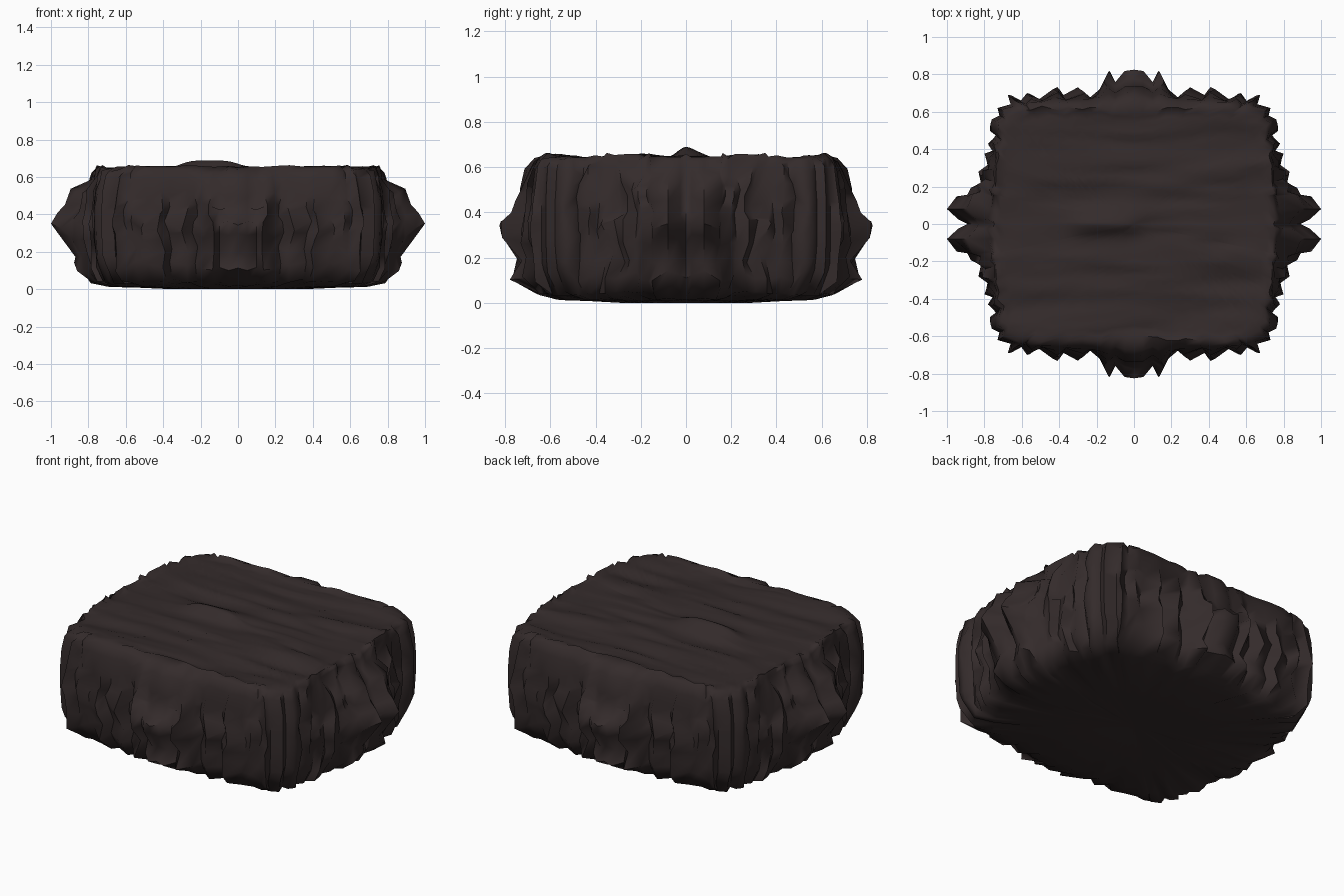
import bpy, bmesh, math, random
from mathutils import Vector, noise

if "Cube" in bpy.data.objects:
    bpy.data.objects.remove(bpy.data.objects["Cube"])

random.seed(4)

# Jagged widest outline of one quarter, from the right end round to the back
QUARTER = [(0.89, 0.0), (0.94, 0.025), (1.0, 0.08), (0.955, 0.15), (0.89, 0.17), (0.88, 0.205),
           (0.82, 0.22), (0.84, 0.27), (0.78, 0.30), (0.80, 0.35), (0.75, 0.38), (0.78, 0.43),
           (0.73, 0.47), (0.77, 0.51), (0.76, 0.56), (0.72, 0.58), (0.73, 0.62), (0.66, 0.64),
           (0.65, 0.69), (0.59, 0.65), (0.56, 0.70), (0.50, 0.66), (0.41, 0.74), (0.37, 0.68),
           (0.28, 0.73), (0.23, 0.69), (0.19, 0.72), (0.145, 0.82), (0.10, 0.76), (0.05, 0.82),
           (0.0, 0.825)]
# Side levels: height, share of the end bulge, share of the front/back bulge, scale, corner cut
LEVELS = [(0.022, 0.0, 0.0, 0.92, 0.08), (0.042, 0.2, 0.2, 0.99, 0.06),
          (0.12, 0.50, 0.75, 1.0, 0.04), (0.20, 0.50, 0.60, 1.0, 0.01),
          (0.28, 0.80, 0.95, 1.0, 0), (0.34, 1.0, 1.0, 1.0, 0), (0.40, 0.75, 0.72, 1.0, 0),
          (0.45, 0.62, 0.62, 1.0, 0), (0.51, 0.55, 0.6, 1.0, 0.01), (0.58, 0.12, 0.5, 1.0, 0.02),
          (0.63, 0.05, 0.32, 1.0, 0.03), (0.652, 0.0, 0.0, 0.99, 0.04)]


def quarter_level(z, end, side, scale, cut, calm):
    """One quarter of a level, blending a craggy block into the wide outline."""
    pts = []
    last = len(QUARTER) - 1
    for i, (x, y) in enumerate(QUARTER):
        # crags wander as they climb, so they do not read as straight flutes
        crag = 0.5 + 0.5 * noise.noise(Vector((i * 0.83, z * 6, 2))) * 1.8
        notch = 0.055 * min(max(crag, 0), 1)
        ix = min(x, 0.785 - notch)
        iy = min(y, 0.635 + 0.05 * min(x / 0.6, 1) - notch)
        if cut:
            corner = min(x, 0.75) / 0.75 + min(y, 0.65) / 0.65 - 1
            k = 1 - cut * max(corner, 0) ** 2 * 2
            ix, iy = ix * k, iy * k
        vary = 1 if calm else 1 + 0.35 * noise.noise(Vector((i * 0.9, z * 7, 11)))
        px = ix + (x - ix) * min(end * vary, 1)
        py = iy + (y - iy) * min(side * vary, 1)
        slide = 0.045 * noise.noise(Vector((i * 0.35, z * 7, 20))) if 2 < i < last - 2 else 0
        lift = random.uniform(-1, 1) * (0.012 if calm else 0.028)
        if i > 17:
            px += slide
        elif i < 14:
            py += slide
        pts.append(Vector((px * scale, py * scale, z + lift)))
    return pts


def full_loop(q):
    """Mirror a quarter into a closed loop."""
    flip = lambda v, a, b: Vector((v.x * a, v.y * b, v.z))
    return (q + [flip(v, -1, 1) for v in q[-2::-1]]
            + [flip(v, -1, -1) for v in q[1:]] + [flip(v, 1, -1) for v in q[-2:0:-1]])


def top_height(x, y):
    """Long grooves running across the top, with a low hump."""
    grain = noise.noise(Vector((x * 1.6, y * 8, 3))) * 0.020
    fine = noise.noise(Vector((x * 3, y * 20, 8))) * 0.010
    hump = 0.045 * math.exp(-((x + 0.15) / 0.18) ** 4 - (y / 0.06) ** 2)
    return 0.643 + grain + fine + hump


def bridge(bm, a, b):
    n = len(a)
    for i in range(n):
        j = (i + 1) % n
        bm.faces.new((a[i], a[j], b[j], b[i]))


def cap(bm, ring, centre):
    c = bm.verts.new(centre)
    for i in range(len(ring)):
        bm.faces.new((ring[i], ring[(i + 1) % len(ring)], c))


bm = bmesh.new()

# Craggy sides
loops = []
for n, level in enumerate(LEVELS):
    calm = n < 2 or n > 9
    loops.append([bm.verts.new(p) for p in full_loop(quarter_level(*level, calm))])

# Grooved top, in shrinking rings
rim = [v.co.copy() for v in loops[-1]]
for k in range(1, 24):
    s = 1 - k / 24
    loops.append([bm.verts.new((p.x * s, p.y * s, top_height(p.x * s, p.y * s))) for p in rim])
for a, b in zip(loops, loops[1:]):
    bridge(bm, a, b)
cap(bm, loops[-1], (0, 0, top_height(0, 0)))

# Slightly hollow underside
foot = [v.co.copy() for v in loops[0]]
outer = loops[0]
for s, z in ((0.75, 0.008), (0.5, 0.0), (0.25, 0.01)):
    inner = [bm.verts.new((p.x * s, p.y * s, z)) for p in foot]
    bridge(bm, inner, outer)
    outer = inner
cap(bm, outer[::-1], (0, 0, 0.016))

bmesh.ops.recalc_face_normals(bm, faces=bm.faces)
mesh = bpy.data.meshes.new("rock_slab")
bm.to_mesh(mesh)
bm.free()

rock = bpy.data.objects.new("rock_slab", mesh)
bpy.context.collection.objects.link(rock)
mat = bpy.data.materials.new("dark brown stone")
mat.diffuse_color = (0.034, 0.024, 0.024, 1)
mat.use_nodes = True
mat.node_tree.nodes["Principled BSDF"].inputs["Base Color"].default_value = mat.diffuse_color
mesh.materials.append(mat)

bpy.context.view_layer.objects.active = rock
rock.select_set(True)
bpy.ops.object.shade_smooth_by_angle(angle=math.radians(65))
